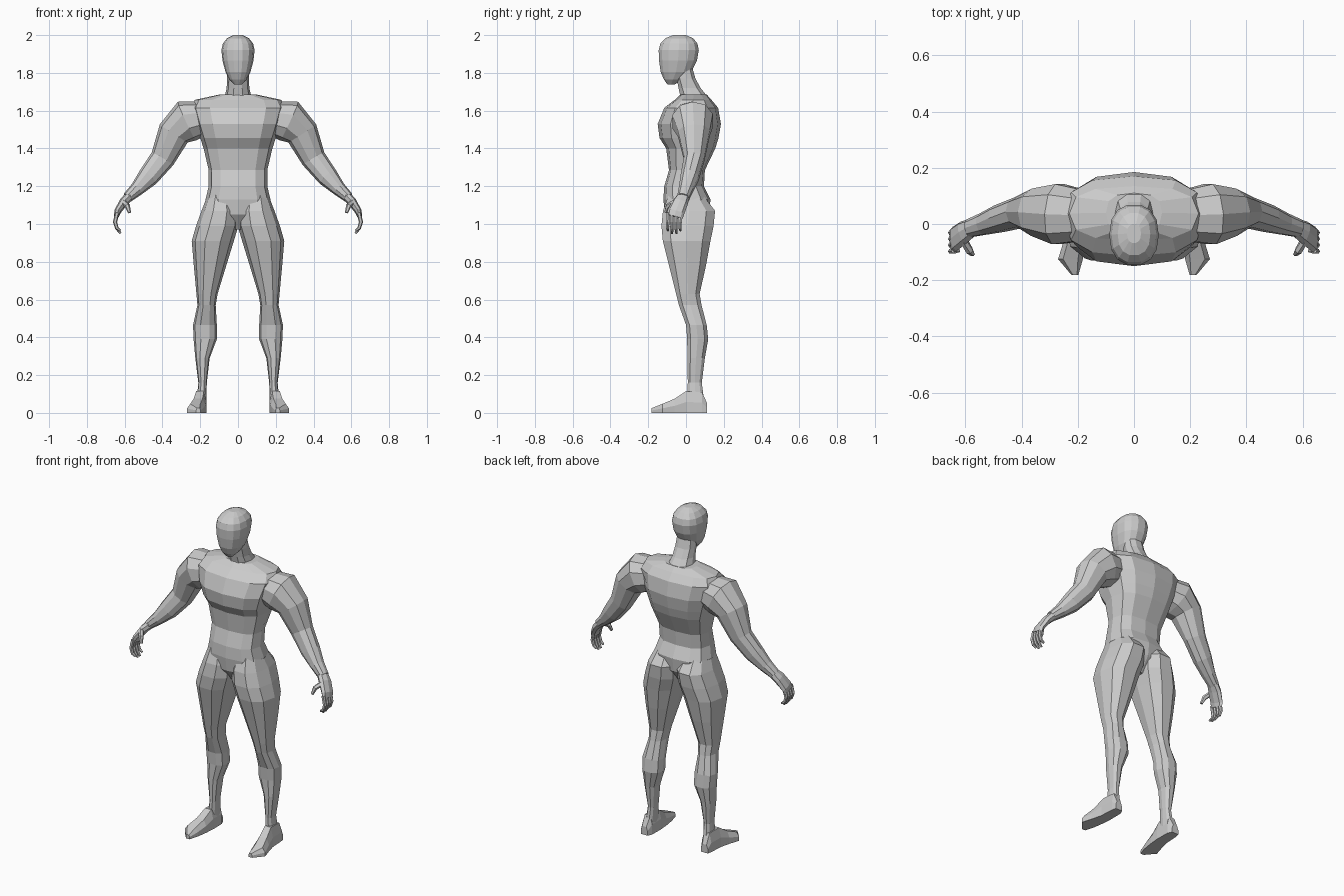
import bpy, bmesh, math
from mathutils import Vector


def skin(name, rings):
    """Closed flat-shaded mesh from equal-sized rings of points."""
    bm = bmesh.new()
    loops = [[bm.verts.new(p) for p in ring] for ring in rings]
    n = len(loops[0])
    for a, b in zip(loops, loops[1:]):
        for i in range(n):
            j = (i + 1) % n
            bm.faces.new((a[i], a[j], b[j], b[i]))
    bm.faces.new(loops[0])
    bm.faces.new(loops[-1])
    bmesh.ops.recalc_face_normals(bm, faces=bm.faces)
    me = bpy.data.meshes.new(name)
    bm.to_mesh(me)
    bm.free()
    ob = bpy.data.objects.new(name, me)
    bpy.context.collection.objects.link(ob)
    return ob


def circle(n, power):
    """Unit ring; power below 1 makes it boxier."""
    out = []
    for i in range(n):
        a = 2 * math.pi * i / n
        c, s = math.cos(a), math.sin(a)
        out.append((math.copysign(abs(c) ** power, c) if abs(c) > 1e-6 else 0,
                    math.copysign(abs(s) ** power, s) if abs(s) > 1e-6 else 0))
    return out


def stack(name, sections, n=12, power=0.85, side=1):
    """Horizontal sections: (z, x_min, x_max, y_front, y_back)."""
    rings = []
    for z, x0, x1, y0, y1 in sections:
        rings.append([(side * ((x0 + x1) / 2 + c * (x1 - x0) / 2),
                       (y0 + y1) / 2 + s * (y1 - y0) / 2, z)
                      for c, s in circle(n, power)])
    return skin(name, rings)


def tube(name, path, n=8, side=1):
    """Limb along a path: (x, y, z, radius in the xz plane, radius along y)."""
    pts = [Vector(p[:3]) for p in path]
    rings = []
    for i, p in enumerate(path):
        t = (pts[min(i + 1, len(pts) - 1)] - pts[max(i - 1, 0)]).normalized()
        u = Vector((0, 1, 0)).cross(t).normalized()
        v = t.cross(u)
        ring = [pts[i] + u * c * p[3] + v * s * p[4] for c, s in circle(n, 0.9)]
        rings.append([(side * q.x, q.y, q.z) for q in ring])
    return skin(name, rings)


def union(base, parts):
    """Fuse parts into the base object."""
    for part in parts:
        mod = base.modifiers.new("union", 'BOOLEAN')
        mod.operation = 'UNION'
        mod.solver = 'EXACT'
        mod.object = part
    dg = bpy.context.evaluated_depsgraph_get()
    dg.update()
    me = bpy.data.meshes.new_from_object(base.evaluated_get(dg))
    base.modifiers.clear()
    base.data = me
    for part in parts:
        bpy.data.objects.remove(part)


# torso
body = stack("body", [
    (z, -w, w, f, b) for z, w, f, b in [
        (0.97, 0.03, -0.05, 0.06), (1.05, 0.14, -0.11, 0.12),
        (1.13, 0.172, -0.12, 0.13), (1.20, 0.155, -0.115, 0.095),
        (1.285, 0.155, -0.09, 0.10), (1.40, 0.182, -0.105, 0.155),
        (1.455, 0.20, -0.14, 0.172), (1.53, 0.225, -0.15, 0.185),
        (1.615, 0.25, -0.115, 0.17), (1.657, 0.23, -0.06, 0.135),
        (1.685, 0.10, -0.03, 0.11)]], power=0.75)

# neck
neck = stack("neck", [
    (1.62, -0.08, 0.08, -0.04, 0.13), (1.685, -0.068, 0.068, -0.035, 0.108),
    (1.72, -0.06, 0.06, -0.042, 0.08), (1.77, -0.058, 0.058, -0.052, 0.052),
    (1.83, -0.055, 0.055, -0.06, 0.035)], n=10)

# arms and legs
arm = [(0.16, 0.03, 1.565, 0.085, 0.09), (0.27, 0.035, 1.545, 0.113, 0.112),
       (0.34, 0.042, 1.48, 0.088, 0.088), (0.40, 0.043, 1.345, 0.066, 0.056),
       (0.475, 0.02, 1.25, 0.056, 0.05), (0.535, 0.0, 1.185, 0.038, 0.04),
       (0.585, -0.015, 1.14, 0.028, 0.033)]
leg = [(1.17, 0.03, 0.155, -0.09, 0.08), (1.07, -0.004, 0.193, -0.128, 0.16),
       (0.99, -0.002, 0.222, -0.136, 0.152), (0.91, 0.022, 0.245, -0.128, 0.135),
       (0.78, 0.062, 0.234, -0.094, 0.11), (0.63, 0.108, 0.22, -0.055, 0.075),
       (0.57, 0.118, 0.215, -0.04, 0.085), (0.465, 0.112, 0.238, -0.002, 0.112),
       (0.39, 0.112, 0.235, 0.004, 0.12), (0.29, 0.15, 0.226, 0.005, 0.102),
       (0.16, 0.165, 0.21, 0.008, 0.085), (0.05, 0.168, 0.22, 0.0, 0.10)]
limbs = [neck]
for s in (1, -1):
    limbs.append(tube("arm", arm, n=10, side=s))
    limbs.append(stack("leg", leg, n=10, side=s))
union(body, limbs)

# head, egg shaped with a tapering jaw
stack("head", [
    (z, -w, w, f, b) for z, w, f, b in [
        (1.738, 0.02, -0.098, -0.06), (1.765, 0.046, -0.118, -0.02),
        (1.805, 0.066, -0.136, 0.03), (1.865, 0.082, -0.145, 0.06),
        (1.92, 0.088, -0.147, 0.07), (1.955, 0.08, -0.138, 0.063),
        (1.983, 0.058, -0.112, 0.04), (2.0, 0.025, -0.068, 0.0)]], n=14)

# hands with four curled fingers and a thumb
palm = [(0.572, -0.01, 1.15, 0.026, 0.032), (0.606, -0.03, 1.115, 0.024, 0.042),
        (0.638, -0.053, 1.065, 0.018, 0.046), (0.644, -0.06, 1.04, 0.013, 0.044)]
thumb = [(0.605, -0.06, 1.115, 0.014, 0.014), (0.585, -0.095, 1.095, 0.014, 0.014),
         (0.574, -0.108, 1.06, 0.008, 0.008)]
for s, label in ((1, "left"), (-1, "right")):
    hand = tube(label + "_hand", palm, side=s)
    digits = [tube("thumb", thumb, n=6, side=s)]
    for y, tip in ((-0.095, 0.965), (-0.073, 0.95), (-0.051, 0.95), (-0.029, 0.965)):
        finger = [(0.64, y, 1.06, 0.011, 0.0098), (0.651, y - 0.002, 1.01, 0.011, 0.0098),
                  (0.641, y - 0.002, 0.978, 0.0095, 0.009), (0.622, y, tip, 0.006, 0.006)]
        digits.append(tube("finger", finger, n=6, side=s))
    union(hand, digits)

# feet: wedge sections (y, inner x, outer x, height)
foot = [(0.112, 0.18, 0.225, 0.05), (0.085, 0.168, 0.23, 0.11),
        (0.0, 0.167, 0.235, 0.115), (-0.06, 0.172, 0.25, 0.075),
        (-0.125, 0.182, 0.27, 0.048), (-0.182, 0.198, 0.222, 0.025)]
for s, label in ((1, "left"), (-1, "right")):
    rings = []
    for y, a, b, h in foot:
        m = (b - a) * 0.2
        rings.append([(s * x, y, z) for x, z in (
            (a, 0), (b, 0), (b, h * 0.5), (b - m, h), (a + m, h), (a, h * 0.55))])
    skin(label + "_foot", rings)
